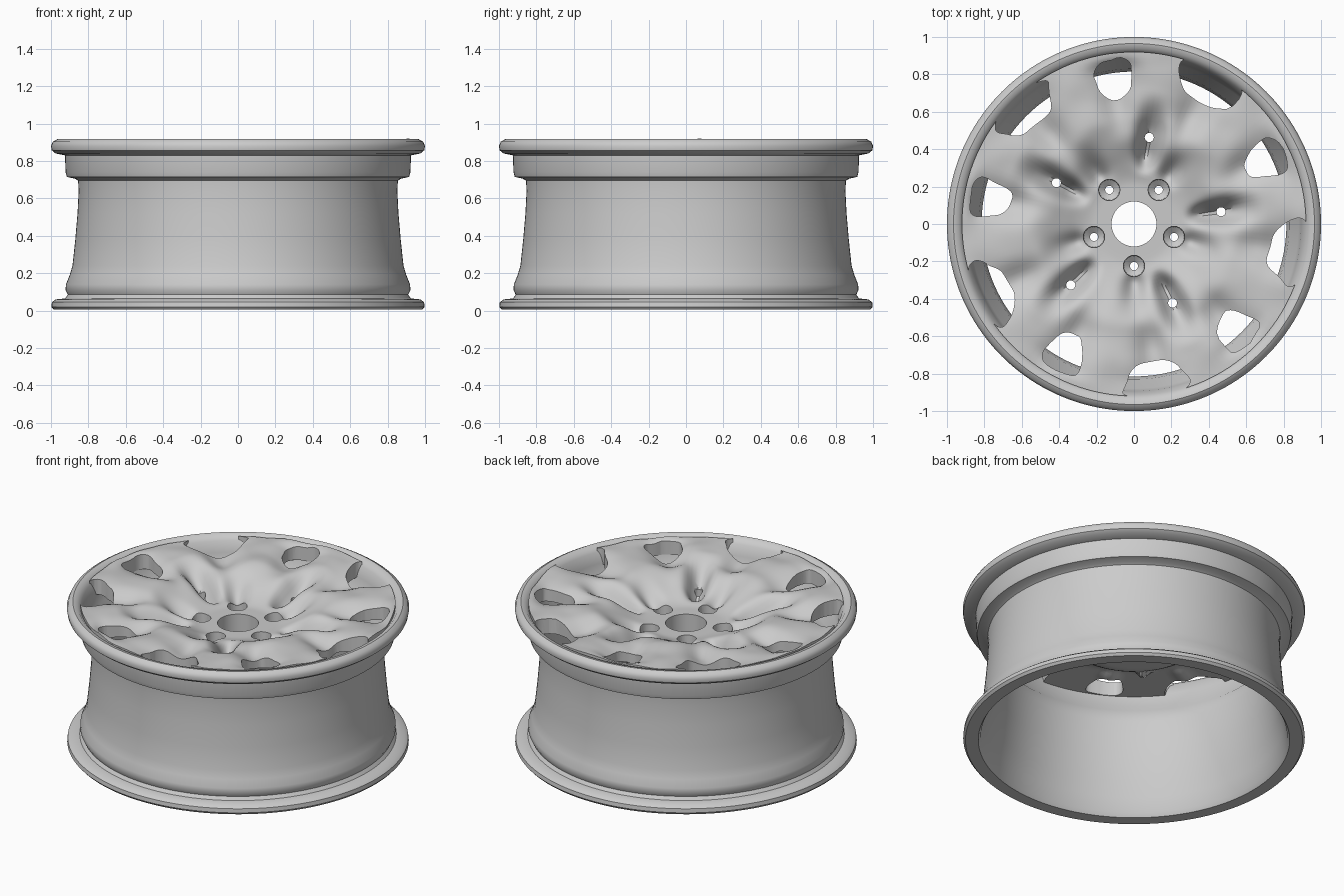
import bpy
import bmesh
import math
from mathutils import Vector, noise

old = bpy.data.objects.get("Cube")
if old:
    bpy.data.objects.remove(old, do_unlink=True)

# Material
metal = bpy.data.materials.new("cast_grey_metal")
metal.use_nodes = True
GREY = (0.6, 0.6, 0.6, 1.0)
metal.diffuse_color = GREY
metal.node_tree.nodes["Principled BSDF"].inputs["Base Color"].default_value = GREY

SEGMENTS = 160
FIFTH = math.radians(72)
GROOVE_ANGLE = math.radians(8)
LUG_ANGLE = math.radians(54)
BIG_WINDOW_ANGLE = math.radians(62)
SMALL_WINDOW_ANGLE = math.radians(26)


def polar(r, a, z):
    return Vector((r * math.cos(a), r * math.sin(a), z))


def circle(r, z, count, center=Vector()):
    return [center + polar(r, math.tau * i / count, z) for i in range(count)]


def loft(bm, rings, loop=False):
    """Skin rings of points, closing the ends with caps or into a loop."""
    rows = [[bm.verts.new(p) for p in ring] for ring in rings]
    pairs = list(zip(rows, rows[1:]))
    if loop:
        pairs.append((rows[-1], rows[0]))
    else:
        bm.faces.new(rows[0])
        bm.faces.new(rows[-1])
    for low, high in pairs:
        for i in range(len(low)):
            j = (i + 1) % len(low)
            bm.faces.new((low[i], low[j], high[j], high[i]))


def finish(name, bm):
    bmesh.ops.recalc_face_normals(bm, faces=bm.faces)
    mesh = bpy.data.meshes.new(name)
    bm.to_mesh(mesh)
    bm.free()
    mesh.materials.append(metal)
    obj = bpy.data.objects.new(name, mesh)
    bpy.context.collection.objects.link(obj)
    return obj


def activate(obj):
    bpy.ops.object.select_all(action="DESELECT")
    obj.select_set(True)
    bpy.context.view_layer.objects.active = obj


def ease(value, start, end):
    t = min(max((value - start) / (end - start), 0), 1)
    return t * t * (3 - 2 * t)


def ridge(a, center, period, width):
    """Bell curve repeated around the wheel."""
    gap = (a - center + period / 2) % period - period / 2
    return math.exp(-(gap / width) ** 2)


def top_height(r, a):
    z = 0.78 + 0.13 * ease(r, 0.2, 0.58)
    # deep split between the wide spokes
    groove = ridge(a, GROOVE_ANGLE, FIFTH, 0.13)
    z -= 0.13 * groove * ease(r, 0.26, 0.4) * (1 - ease(r, 0.48, 0.72))
    # hollow leading out of each bolt seat
    z -= 0.06 * ridge(a, LUG_ANGLE, FIFTH, 0.16) * ease(r, 0.24, 0.32) * (1 - ease(r, 0.34, 0.55))
    # dips running into the windows
    dip = ridge(a, SMALL_WINDOW_ANGLE, FIFTH / 2, 0.13)
    z -= 0.06 * dip * ease(r, 0.42, 0.68) * (1 - ease(r, 0.82, 0.91))
    # hand-formed unevenness
    z += 0.014 * noise.noise(polar(r, a, 0) * 6) * ease(r, 0.2, 0.4)
    return min(z, 0.925)


def bottom_height(r, a):
    return min(0.65 + 0.16 * ease(r, 0.28, 0.62), top_height(r, a) - 0.06)


# Rim barrel: closed profile of (radius, height), outside then inside
PROFILE = [
    (0.91, 0.005), (0.985, 0.005), (0.998, 0.02), (0.995, 0.045), (0.975, 0.06),
    (0.925, 0.065), (0.91, 0.085), (0.922, 0.11), (0.92, 0.14), (0.9, 0.19),
    (0.885, 0.24), (0.87, 0.38), (0.858, 0.52), (0.852, 0.64), (0.855, 0.695),
    (0.872, 0.705), (0.915, 0.715), (0.922, 0.74), (0.925, 0.83), (0.975, 0.84),
    (0.996, 0.857), (1.0, 0.88), (0.99, 0.903), (0.965, 0.917), (0.94, 0.912),
    (0.915, 0.885), (0.893, 0.82), (0.88, 0.74), (0.83, 0.68), (0.815, 0.6),
    (0.825, 0.4), (0.85, 0.22), (0.875, 0.12), (0.895, 0.03),
]
bm = bmesh.new()
loft(bm, [circle(r, z, SEGMENTS) for r, z in PROFILE], loop=True)
rim = finish("rim_barrel", bm)

# Spoke face: sculpted top and back, joined at the bore and the outer edge
bm = bmesh.new()
STEPS = 44
radii = [0.12 + 0.80 * i / STEPS for i in range(STEPS + 1)]
angles = [math.tau * i / SEGMENTS for i in range(SEGMENTS)]
rings = [[polar(r, a, top_height(r, a)) for a in angles] for r in radii]
rings += [[polar(r, a, bottom_height(r, a)) for a in angles] for r in reversed(radii)]
loft(bm, rings, loop=True)
face = finish("spoke_face", bm)


def window(bm, center, half_angle, inner, outer):
    """Rounded opening, narrower towards the hub, with a slightly rough edge."""
    outline = []
    for i in range(32):
        t = math.tau * i / 32
        u, v = (math.copysign(abs(f) ** 0.65, f) for f in (math.cos(t), math.sin(t)))
        r = (inner + outer) / 2 + u * (outer - inner) / 2
        a = center + half_angle * v * (0.85 + 0.25 * u)
        wobble = noise.noise(polar(r, a, 0) * 9)
        outline.append((r + 0.02 * wobble, a + 0.03 * wobble))
    loft(bm, [[polar(r, a, z) for r, a in outline] for z in (0.5, 1.1)])


# Cutter for windows, bolt seats and the small breaks in the grooves
bm = bmesh.new()
for k in range(5):
    turn = k * FIFTH
    window(bm, BIG_WINDOW_ANGLE + turn, 0.23, 0.74, 0.935)
    window(bm, SMALL_WINDOW_ANGLE + turn, 0.14, 0.67, 0.885)
    seat = polar(0.225, LUG_ANGLE + turn, 0)
    loft(bm, [circle(r, z, 24, seat) for r, z in
              ((0.022, 0.5), (0.022, 0.69), (0.055, 0.715), (0.068, 1.1))])
    pit = polar(0.47, GROOVE_ANGLE + turn, 0)
    loft(bm, [circle(0.025, z, 10, pit) for z in (0.5, 1.1)])
cutter = finish("opening_cutter", bm)
cutter.hide_render = True

cut = face.modifiers.new("openings", "BOOLEAN")
cut.operation = "DIFFERENCE"
cut.solver = "EXACT"
cut.object = cutter
activate(face)
bpy.ops.object.modifier_apply(modifier=cut.name)
bpy.data.objects.remove(cutter, do_unlink=True)

for obj in (rim, face):
    activate(obj)
    bpy.ops.object.shade_smooth_by_angle(angle=math.radians(40))
